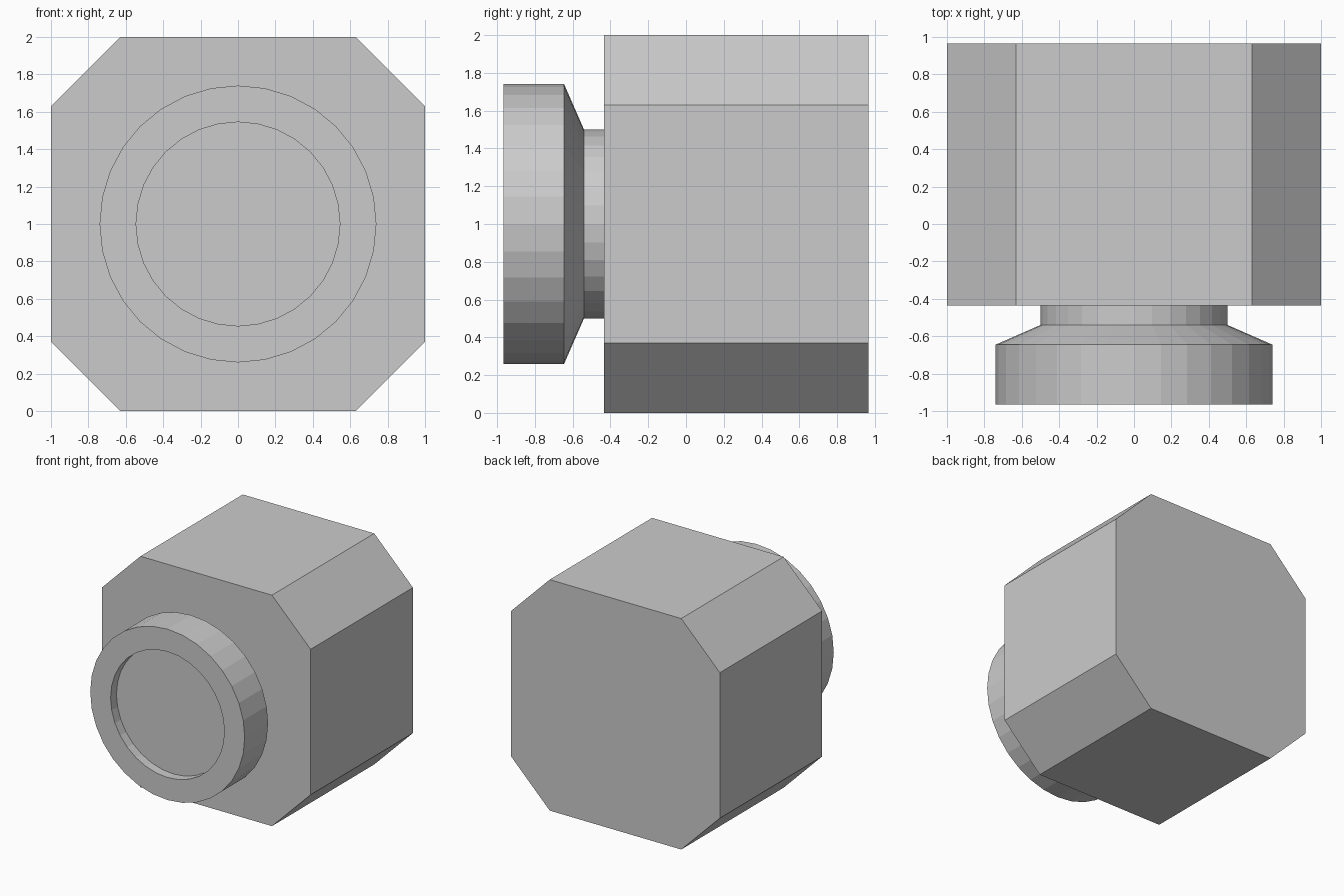
import bpy
import bmesh
from math import sin, cos, tau

cube = bpy.data.objects.get("Cube")
if cube:
    bpy.data.objects.remove(cube, do_unlink=True)

grey = bpy.data.materials.new("plain grey")
grey.use_nodes = True
colour = (0.6, 0.6, 0.6, 1)
grey.diffuse_color = colour
grey.node_tree.nodes["Principled BSDF"].inputs["Base Color"].default_value = colour

FRONT, BACK = -0.435, 0.965
CENTRE_Z = 1.0


def loft(name, rings):
    """Join equal-sized rings of points with quads and cap both ends."""
    bm = bmesh.new()
    loops = [[bm.verts.new(p) for p in ring] for ring in rings]
    for a, b in zip(loops, loops[1:]):
        for i in range(len(a)):
            bm.faces.new((a[i - 1], a[i], b[i], b[i - 1]))
    bm.faces.new(loops[0])
    bm.faces.new(loops[-1])
    bmesh.ops.recalc_face_normals(bm, faces=bm.faces)
    mesh = bpy.data.meshes.new(name)
    bm.to_mesh(mesh)
    bm.free()
    mesh.materials.append(grey)
    obj = bpy.data.objects.new(name, mesh)
    bpy.context.collection.objects.link(obj)
    return obj


def circle(y, radius, sides=32):
    return [(radius * sin(tau * i / sides), y, CENTRE_Z + radius * cos(tau * i / sides))
            for i in range(sides)]


# Block with four chamfered long edges
flat = 0.63
outline = [(flat, 1), (1, flat), (1, -flat), (flat, -1),
           (-flat, -1), (-1, -flat), (-1, flat), (-flat, 1)]
loft("body_block", [[(x, y, CENTRE_Z + z) for x, z in outline] for y in (FRONT, BACK)])

# Turned knob: neck, flare, rim and shallow front recess
profile = [(FRONT, 0.5), (-0.54, 0.5), (-0.645, 0.74),
           (-0.965, 0.74), (-0.965, 0.545), (-0.885, 0.545)]
loft("front_knob", [circle(y, r) for y, r in profile])
